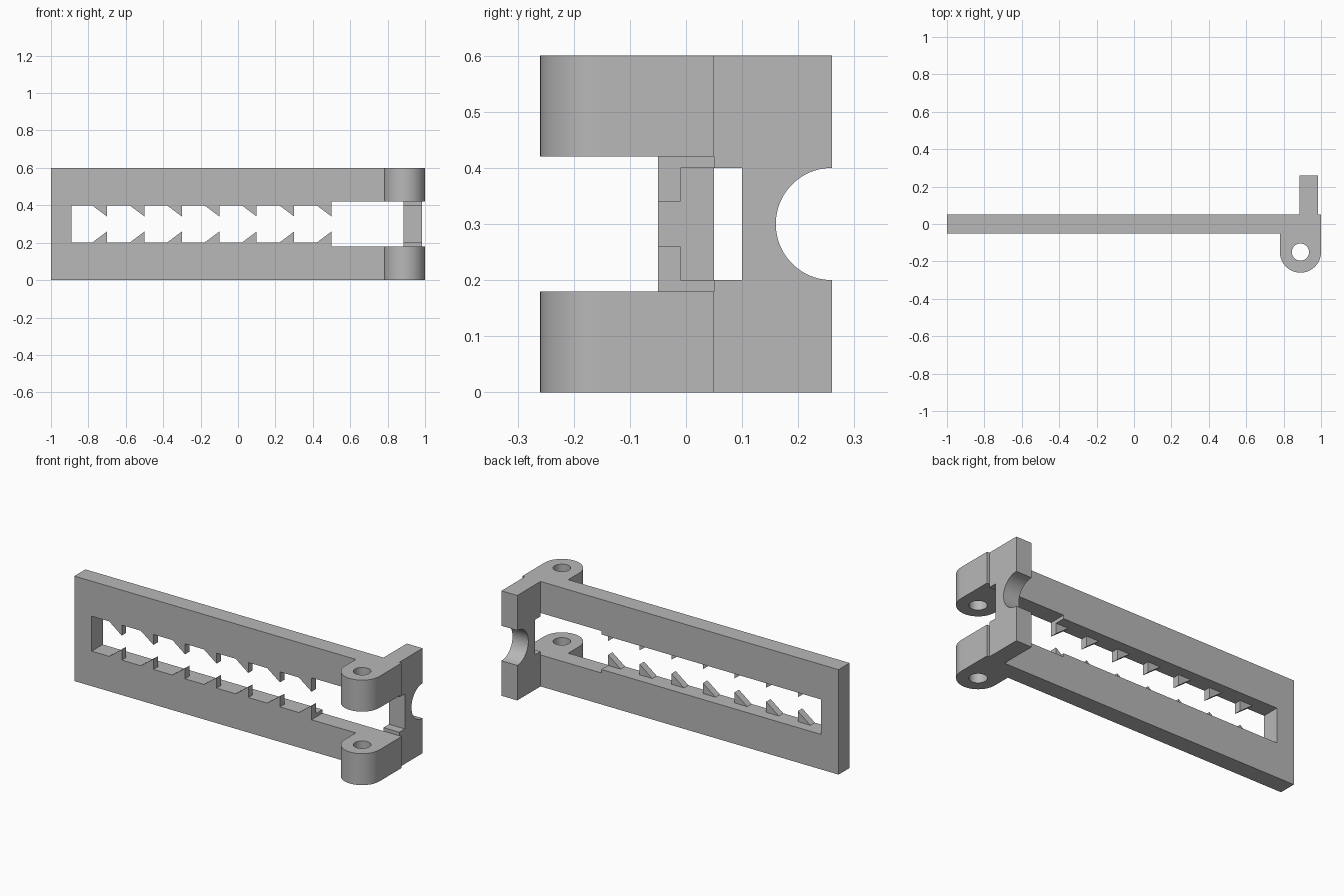
import bpy
import bmesh
from math import sin, cos, pi
from mathutils import Vector

cube = bpy.data.objects.get("Cube")
if cube:
    bpy.data.objects.remove(cube, do_unlink=True)

grey = bpy.data.materials.new("plain grey")
grey.use_nodes = True
COLOUR = (0.48, 0.48, 0.48, 1)
grey.diffuse_color = COLOUR
grey.node_tree.nodes["Principled BSDF"].inputs["Base Color"].default_value = COLOUR

HEIGHT = 0.6
PLACE = {
    "x": lambda u, v, d: (d, u, v),
    "y": lambda u, v, d: (u, d, v),
    "z": lambda u, v, d: (u, v, d),
}


def arc(cu, cv, radius, start, end, steps):
    """Points along a circular arc, both ends included."""
    angles = [start + (end - start) * i / steps for i in range(steps + 1)]
    return [(cu + radius * cos(a), cv + radius * sin(a)) for a in angles]


def prism(name, outlines, axis, low, high):
    """Fill the outlines (inner ones become holes) and extrude along an axis."""
    place = PLACE[axis]
    bm = bmesh.new()
    edges = []
    for outline in outlines:
        verts = [bm.verts.new(place(u, v, low)) for u, v in outline]
        edges += [bm.edges.new((a, b)) for a, b in zip(verts, verts[1:] + verts[:1])]
    bmesh.ops.triangle_fill(bm, edges=edges, use_beauty=True)
    made = bmesh.ops.extrude_face_region(bm, geom=bm.faces[:], use_keep_orig=True)
    moved = [g for g in made["geom"] if isinstance(g, bmesh.types.BMVert)]
    bmesh.ops.translate(bm, verts=moved, vec=Vector(place(0, 0, high - low)))
    bmesh.ops.recalc_face_normals(bm, faces=bm.faces[:])
    mesh = bpy.data.meshes.new(name)
    bm.to_mesh(mesh)
    bm.free()
    mesh.materials.append(grey)
    obj = bpy.data.objects.new(name, mesh)
    bpy.context.collection.objects.link(obj)
    return obj


# Long frame, open at its right end, with the slot widening near the hinge
lower = [(-1, 0), (1, 0), (1, 0.18), (0.5, 0.18), (0.5, 0.2), (-0.89, 0.2)]
upper = [(x, HEIGHT - z) for x, z in reversed(lower)]
prism("slotted_frame", [lower + upper], "y", -0.05, 0.05)

# Ratchet teeth along both sides of the slot, flush with the front
for i in range(7):
    x = -0.7 + 0.2 * i
    tooth = [(x - 0.08, 0.2), (x, 0.2), (x, 0.26)]
    prism(f"lower_tooth_{i + 1}", [tooth], "y", -0.05, -0.01)
    mirrored = [(u, HEIGHT - v) for u, v in tooth]
    prism(f"upper_tooth_{i + 1}", [mirrored], "y", -0.05, -0.01)

# Hinge knuckles with pin holes
knuckle = [(1, -0.05), (0.78, -0.05)] + arc(0.89, -0.15, 0.11, pi, 2 * pi, 32)
pin_hole = arc(0.89, -0.15, 0.046, 0, 2 * pi, 40)[:-1]
knuckles = [
    prism("lower_knuckle", [knuckle, pin_hole], "z", 0, 0.18),
    prism("upper_knuckle", [knuckle, pin_hole], "z", 0.42, HEIGHT),
]

# Rear arm with a square channel at its root and a half-round notch
notch = arc(0.26, 0.3, 0.1, 1.5 * pi, 0.5 * pi, 40)
channel = [(0.05, 0.4), (0.1, 0.4), (0.1, 0.2), (0.05, 0.2)]
outline = [(0.05, 0), (0.26, 0)] + notch + [(0.26, HEIGHT), (0.05, HEIGHT)] + channel
arm = prism("rear_arm", [outline], "x", 0.885, 0.985)

# Smooth the round walls, keep the corners sharp
bpy.ops.object.select_all(action="DESELECT")
for obj in knuckles + [arm]:
    obj.select_set(True)
bpy.context.view_layer.objects.active = arm
bpy.ops.object.shade_smooth_by_angle()
